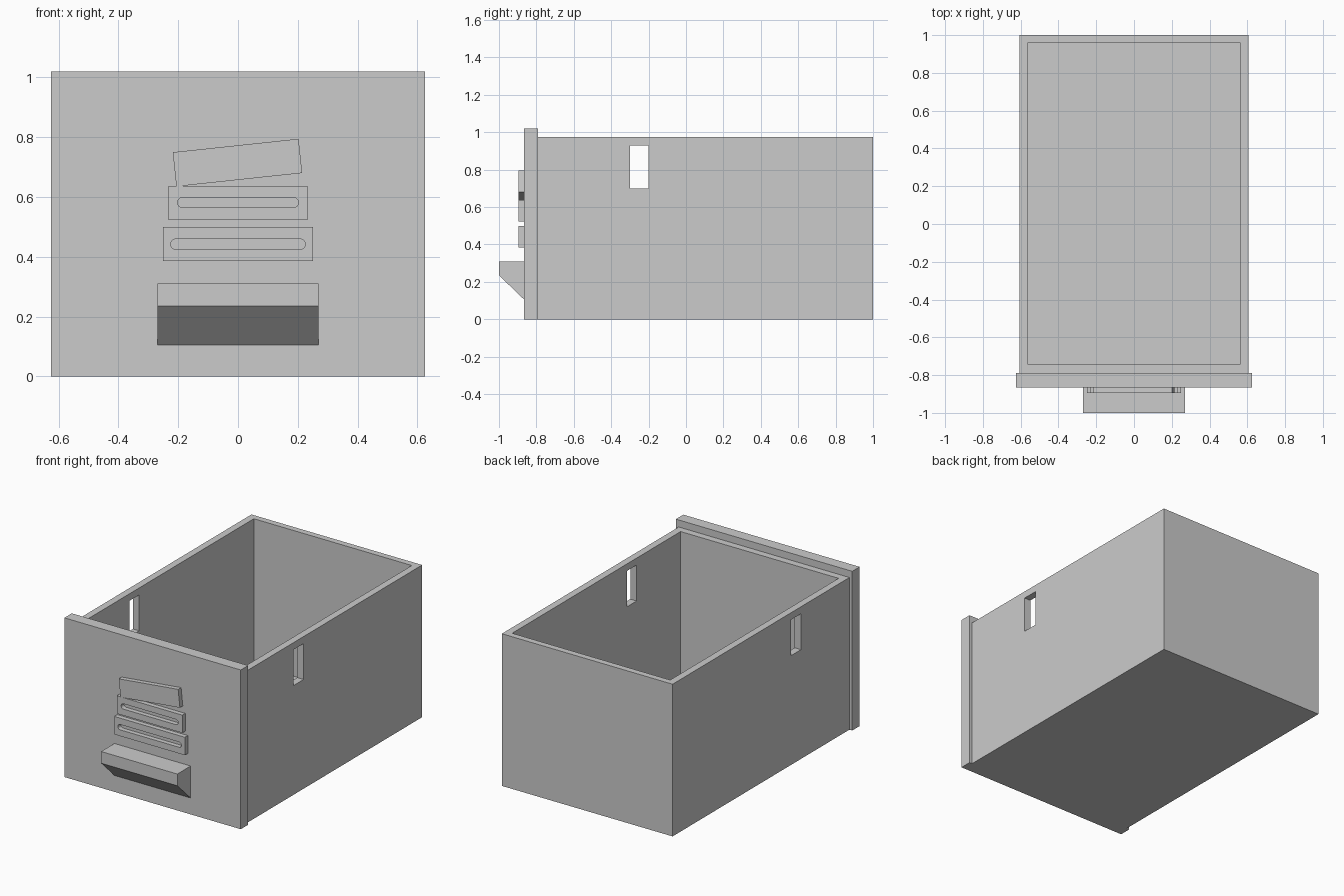
import bpy
import bmesh
import math
from mathutils import Vector

default = bpy.data.objects.get("Cube")
if default:
    bpy.data.objects.remove(default, do_unlink=True)

GREY = (0.6, 0.6, 0.6, 1)
grey = bpy.data.materials.new("light_grey_plastic")
grey.use_nodes = True
grey.diffuse_color = GREY
grey.node_tree.nodes["Principled BSDF"].inputs["Base Color"].default_value = GREY


def prism(name, outline, sweep):
    """Extrude a flat outline along the sweep vector."""
    bm = bmesh.new()
    face = bm.faces.new([bm.verts.new(p) for p in outline])
    grown = bmesh.ops.extrude_face_region(bm, geom=[face], use_keep_orig=True)
    moved = [v for v in grown["geom"] if isinstance(v, bmesh.types.BMVert)]
    bmesh.ops.translate(bm, verts=moved, vec=Vector(sweep))
    bmesh.ops.recalc_face_normals(bm, faces=bm.faces[:])
    mesh = bpy.data.meshes.new(name)
    bm.to_mesh(mesh)
    bm.free()
    mesh.materials.append(grey)
    obj = bpy.data.objects.new(name, mesh)
    bpy.context.collection.objects.link(obj)
    return obj


def box(name, x, y, z):
    outline = [(x[0], y[0], z[0]), (x[1], y[0], z[0]),
               (x[1], y[0], z[1]), (x[0], y[0], z[1])]
    return prism(name, outline, (0, y[1] - y[0], 0))


def cut(target, cutter):
    """Subtract the cutter, then discard it."""
    cutter.hide_render = True
    mod = target.modifiers.new("cut", "BOOLEAN")
    mod.operation = "DIFFERENCE"
    mod.solver = "EXACT"
    mod.object = cutter
    bpy.context.view_layer.update()
    with bpy.context.temp_override(object=target, active_object=target):
        bpy.ops.object.modifier_apply(modifier=mod.name)
    bpy.data.objects.remove(cutter, do_unlink=True)


PANEL_BACK, PANEL_FRONT, RELIEF = -0.79, -0.865, -0.895

# Open drawer body with a slot through each side wall
body = box("drawer_body", (-0.605, 0.605), (PANEL_BACK, 1), (0, 0.975))
cut(body, box("cavity_cutter", (-0.56, 0.56), (-0.745, 0.96), (0.042, 1.2)))
cut(body, box("slot_cutter", (-0.8, 0.8), (-0.3, -0.2), (0.7, 0.93)))

# Front panel, wider and taller than the body
box("front_panel", (-0.625, 0.625), (PANEL_FRONT, PANEL_BACK), (0, 1.02))

# Pull handle with a sloping underside
profile = [(PANEL_FRONT, 0.105), (PANEL_FRONT, 0.31), (-1, 0.31), (-1, 0.235)]
prism("pull_handle", [(-0.27, y, z) for y, z in profile], (0.54, 0, 0))


def slotted_plate(name, half, z, slot_half, slot_z, radius):
    """Raised plate with a round-ended groove."""
    plate = box(name, (-half, half), (RELIEF, PANEL_FRONT), z)
    outline = []
    for side in (1, -1):
        for i in range(13):
            a = math.pi * (i / 12 - 0.5)
            outline.append((side * (slot_half - radius + radius * math.cos(a)),
                            RELIEF - 0.02, slot_z + side * radius * math.sin(a)))
    cut(plate, prism("groove_cutter", outline, (0, 0.1, 0)))


# Raised stack of plates on the panel
slotted_plate("lower_relief_plate", 0.25, (0.385, 0.5), 0.225, 0.442, 0.017)
slotted_plate("middle_relief_plate", 0.232, (0.523, 0.637), 0.202, 0.581, 0.017)

# Tilted top plate, hinged at its lower left corner
lid = box("tilted_relief_plate", (0, 0.423), (0, PANEL_FRONT - RELIEF), (0, 0.115))
lid.location = (-0.206, RELIEF, 0.635)
lid.rotation_euler.y = -math.radians(6.1)
